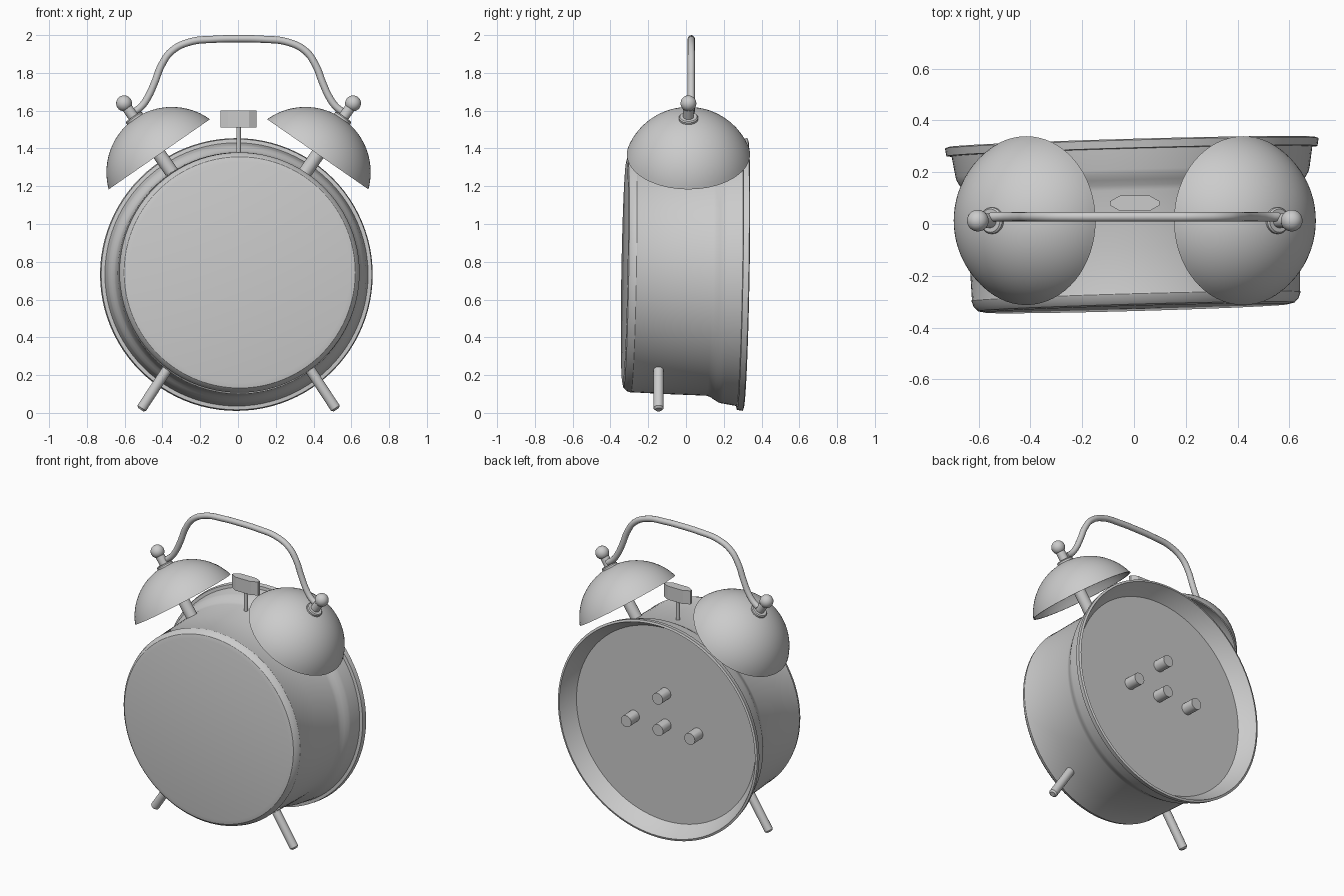
import bpy, bmesh, math
from mathutils import Vector, Matrix

if "Cube" in bpy.data.objects:
    bpy.data.objects.remove(bpy.data.objects["Cube"])

grey = bpy.data.materials.new("plain_grey")
grey.diffuse_color = (0.6, 0.6, 0.6, 1)
grey.use_nodes = True
grey.node_tree.nodes["Principled BSDF"].inputs["Base Color"].default_value = grey.diffuse_color


def finish(name, bm, angle=30):
    """Turn a bmesh into a named object, smooth except at sharp edges."""
    bmesh.ops.recalc_face_normals(bm, faces=bm.faces)
    me = bpy.data.meshes.new(name)
    bm.to_mesh(me)
    bm.free()
    me.materials.append(grey)
    ob = bpy.data.objects.new(name, me)
    bpy.context.collection.objects.link(ob)
    me.shade_smooth()
    me.set_sharp_from_angle(angle=math.radians(angle))
    return ob


def lathe(name, profile, origin, axis, seg=32, angle=30):
    """Revolve (radius, height) points around an axis through origin."""
    bm = bmesh.new()
    m = Matrix.Translation(origin) @ Vector((0, 0, 1)).rotation_difference(Vector(axis)).to_matrix().to_4x4()
    rings = []
    for r, h in profile:
        if r < 1e-5:
            rings.append([bm.verts.new(m @ Vector((0, 0, h)))] * seg)
        else:
            rings.append([bm.verts.new(m @ Vector((r * math.cos(t), r * math.sin(t), h)))
                          for t in (2 * math.pi * i / seg for i in range(seg))])
    for a, b in zip(rings, rings[1:]):
        for i in range(seg):
            j = (i + 1) % seg
            quad = list(dict.fromkeys((a[i], a[j], b[j], b[i])))
            if len(quad) > 2:
                bm.faces.new(quad)
    return finish(name, bm, angle)


def rod(name, a, b, r, seg=24, tip=0.0):
    """Cylinder from a to b, with an optional chamfered tip."""
    a, b = Vector(a), Vector(b)
    n = (b - a).length
    return lathe(name, [(0, 0), (r, 0), (r, n - tip), (r - tip, n), (0, n)], a, (b - a).normalized(), seg)


# Case and back parts are turned slightly, as one unit
case_turn = (Matrix.Translation((0, 0, 0.738)) @ Matrix.Rotation(math.radians(1.6), 4, 'Z')
             @ Matrix.Rotation(math.radians(-1), 4, 'X'))

# Case: front face, rounded bezel, drum, flare, rear flange, recessed back
case = lathe("clock_case", [
    (0, -0.327), (0.585, -0.326), (0.612, -0.32), (0.628, -0.303), (0.636, -0.28),
    (0.634, -0.274), (0.640, -0.1), (0.645, 0.12), (0.652, 0.14), (0.665, 0.16),
    (0.680, 0.185), (0.684, 0.20), (0.697, 0.28), (0.717, 0.282), (0.722, 0.312),
    (0.708, 0.317), (0.685, 0.27), (0.648, 0.22), (0, 0.22)], (0, 0, 0), (0, 1, 0), 96, 25)
case.matrix_world = case_turn

# Back knobs
for i, (x, z) in enumerate([(0, 0), (0, 0.21), (-0.23, 0), (0.23, 0)]):
    knob = rod(f"back_knob_{i + 1}", (x, 0.215, z), (x, 0.31, z), 0.038)
    knob.matrix_world = case_turn

CX = 0.003                      # mirror plane of the upper parts
TILT = math.radians(34.7)       # lean of the bells
A, H, T = 0.326, 0.23, 0.01     # bell radius, height, wall
R = (A * A + H * H) / (2 * H)
CAP = math.asin(A / R)

for side, s in (("left", -1), ("right", 1)):
    axis = Vector((s * math.sin(TILT), 0, math.cos(TILT)))
    base = Vector((CX + s * 0.4195, 0.013, 1.369))

    # Hollow bell: outer cap, then inner cap back to the axis
    outer = [(R * math.sin(CAP * i / 20), H - R + R * math.cos(CAP * i / 20)) for i in range(21)]
    q = (R - T) / R
    inner = [(r * q, (h - H + R) * q + H - R) for r, h in reversed(outer)]
    inner[0] = (A - T, 0)
    lathe(f"{side}_bell", outer + inner, base, axis, 64, 40)

    # Bell post, washer, stem and ball on one axis
    rod(f"{side}_bell_post", base - axis * 0.19, base + axis * 0.225, 0.036)
    rod(f"{side}_bell_washer", base + axis * 0.215, base + axis * 0.243, 0.051, tip=0.006)
    rod(f"{side}_bell_stem", base + axis * 0.23, base + axis * 0.32, 0.028)
    ball = [(0.042 * math.sin(math.pi * i / 14), -0.042 * math.cos(math.pi * i / 14)) for i in range(15)]
    lathe(f"{side}_bell_ball", ball, base + axis * 0.328, axis, 28)

    # Front leg
    rod(f"{side}_leg", (CX + s * 0.375, -0.145, 0.235), (CX + s * 0.518, -0.145, 0.017), 0.027, tip=0.01)

# Carrying handle: bent tube
half = [(0.553, 1.592), (0.515, 1.622), (0.483, 1.666), (0.446, 1.745), (0.408, 1.841),
        (0.355, 1.915), (0.26, 1.963), (0.127, 1.978)]
path = [(-x, z) for x, z in half] + [(0, 1.981)] + half[::-1]
cu = bpy.data.curves.new("handle_path", 'CURVE')
cu.dimensions = '3D'
cu.bevel_depth = 0.019
cu.bevel_resolution = 4
cu.resolution_u = 6
cu.use_fill_caps = True
sp = cu.splines.new('BEZIER')
sp.bezier_points.add(len(path) - 1)
for p, (x, z) in zip(sp.bezier_points, path):
    p.co = (CX + x, 0.028, z)
    p.handle_left_type = p.handle_right_type = 'AUTO'
cu.materials.append(grey)
bpy.context.collection.objects.link(bpy.data.objects.new("carrying_handle", cu))

# Hammer: chamfered block on a thin stem
bm = bmesh.new()
w, d, c = 0.096, 0.03, 0.022
outline = [(w, d - c), (w - c * 1.8, d), (c * 1.8 - w, d), (-w, d - c),
           (-w, c - d), (c * 1.8 - w, -d), (w - c * 1.8, -d), (w, c - d)]
face = bm.faces.new([bm.verts.new((CX + x, 0.08 + y, 1.51)) for x, y in outline])
top = bmesh.ops.extrude_face_region(bm, geom=[face])
bmesh.ops.translate(bm, vec=(0, 0, 0.09), verts=[v for v in top["geom"] if isinstance(v, bmesh.types.BMVert)])
finish("hammer_head", bm, 20)
rod("hammer_stem", (CX, 0.08, 1.35), (CX, 0.08, 1.515), 0.012, 16)
